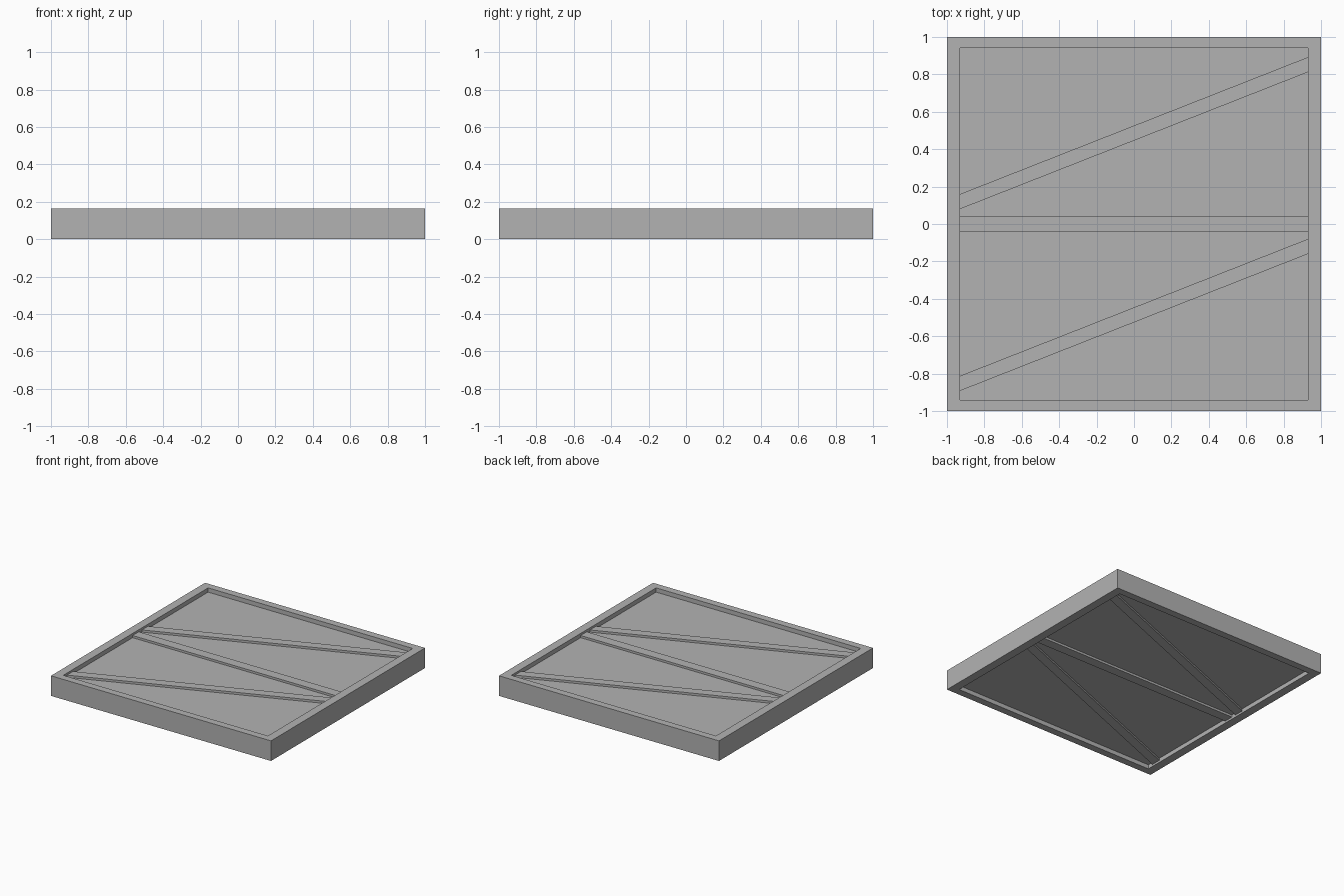
import bpy, bmesh, math

cube = bpy.data.objects.get("Cube")
if cube:
    bpy.data.objects.remove(cube, do_unlink=True)

grey = bpy.data.materials.new("plain grey")
grey.use_nodes = True
colour = (0.45, 0.45, 0.45, 1)
grey.diffuse_color = colour
grey.node_tree.nodes["Principled BSDF"].inputs["Base Color"].default_value = colour

HEIGHT = 0.165
INNER_X, INNER_Y = 0.93, 0.94
PANEL_INSET, BRACE_INSET = 0.035, 0.017
HALF_BRACE = 0.04


def prism(name, outline, z0, z1):
    """Extrude a flat outline between two heights."""
    bm = bmesh.new()
    face = bm.faces.new([bm.verts.new((x, y, z0)) for x, y in outline])
    top = bmesh.ops.extrude_face_region(bm, geom=[face])["geom"]
    verts = [v for v in top if isinstance(v, bmesh.types.BMVert)]
    bmesh.ops.translate(bm, verts=verts, vec=(0, 0, z1 - z0))
    bmesh.ops.recalc_face_normals(bm, faces=bm.faces)
    mesh = bpy.data.meshes.new(name)
    bm.to_mesh(mesh)
    bm.free()
    mesh.materials.append(grey)
    obj = bpy.data.objects.new(name, mesh)
    bpy.context.collection.objects.link(obj)
    return obj


def rectangle(x, y):
    return [(-x, -y), (x, -y), (x, y), (-x, y)]


# Surrounding frame: one mitred ring
bm = bmesh.new()
rings = [[bm.verts.new((x, y, z)) for x, y in rectangle(*size)]
         for size, z in (((1, 1), 0), ((1, 1), HEIGHT),
                         ((INNER_X, INNER_Y), HEIGHT), ((INNER_X, INNER_Y), 0))]
for r in range(4):
    a, b = rings[r], rings[(r + 1) % 4]
    for i in range(4):
        j = (i + 1) % 4
        bm.faces.new((a[i], a[j], b[j], b[i]))
# Join the coplanar mitres into clean top and bottom rims
bmesh.ops.recalc_face_normals(bm, faces=bm.faces)
mesh = bpy.data.meshes.new("frame")
bm.to_mesh(mesh)
bm.free()
mesh.materials.append(grey)
bpy.context.collection.objects.link(bpy.data.objects.new("frame", mesh))

# Recessed panel
prism("panel", rectangle(INNER_X, INNER_Y), PANEL_INSET, HEIGHT - PANEL_INSET)

# Cross rail and the two slanted braces, showing on both sides of the panel
for name, start, end in (("middle_rail", 0, 0),
                         ("back_brace", 0.12, 0.852),
                         ("front_brace", -0.852, -0.12)):
    outline = [(-INNER_X, start - HALF_BRACE), (INNER_X, end - HALF_BRACE),
               (INNER_X, end + HALF_BRACE), (-INNER_X, start + HALF_BRACE)]
    prism(name, outline, BRACE_INSET, HEIGHT - BRACE_INSET)
